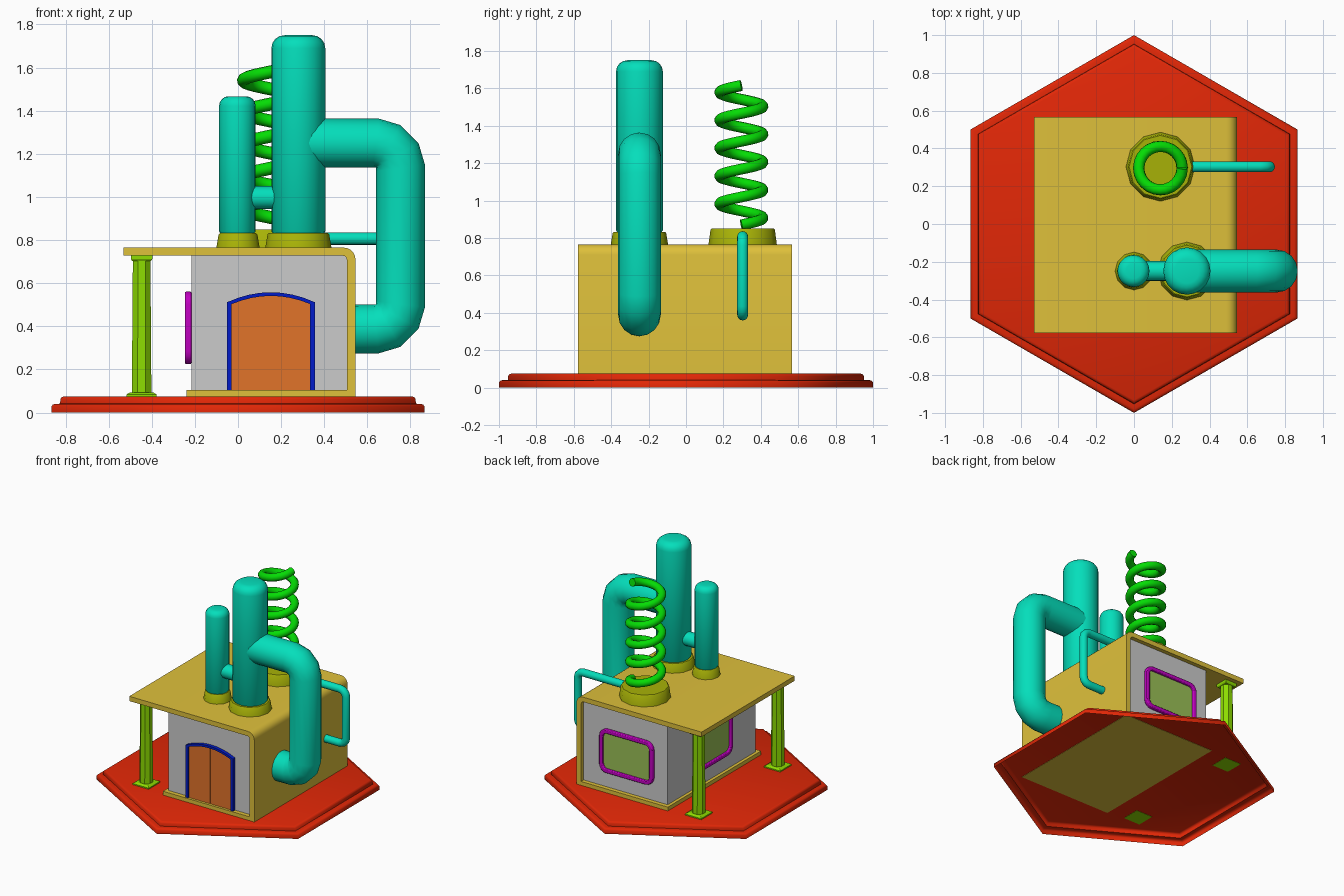
import bpy, bmesh
from math import sin, cos, pi, radians, sqrt
from mathutils import Matrix, Vector

if "Cube" in bpy.data.objects:
    bpy.data.objects.remove(bpy.data.objects["Cube"])


def mat(name, *rgb):
    m = bpy.data.materials.new(name)
    m.diffuse_color = (*[c ** 2.2 for c in rgb], 1)
    m.use_nodes = True
    m.node_tree.nodes["Principled BSDF"].inputs["Base Color"].default_value = m.diffuse_color
    return m


RED = mat("red", .88, .17, .06)
GOLD = mat("gold", .87, .75, .24)
TEAL = mat("teal", .05, .87, .73)
GREEN = mat("green", .05, .86, .05)
LIME = mat("lime", .55, .86, .02)
OLIVE = mat("olive", .65, .69, .06)
PURPLE = mat("purple", .75, .02, .75)
PANE = mat("pane", .60, .75, .34)
BLUE = mat("blue", .03, .13, .78)
ORANGE = mat("orange", .88, .45, .18)


def finish(name, bm, m=None, smooth=0, bevel=0):
    bmesh.ops.recalc_face_normals(bm, faces=bm.faces[:])
    me = bpy.data.meshes.new(name)
    bm.to_mesh(me)
    bm.free()
    ob = bpy.data.objects.new(name, me)
    bpy.context.collection.objects.link(ob)
    if m:
        me.materials.append(m)
    if bevel:
        b = ob.modifiers.new("bevel", 'BEVEL')
        b.width, b.segments = bevel, 2
    if smooth:
        shade(ob, smooth)
    return ob


def shade(ob, angle=40):
    bpy.ops.object.select_all(action='DESELECT')
    ob.select_set(True)
    bpy.context.view_layer.objects.active = ob
    bpy.ops.object.shade_smooth_by_angle(angle=radians(angle))


def lathe(name, profile, n, x, y, m, phase=0, smooth=0, bottom=True):
    """Stack of n-sided rings from (radius, z) pairs, capped at the ends."""
    bm = bmesh.new()
    rings = [[bm.verts.new((x + r * cos(phase + 2 * pi * i / n),
                            y + r * sin(phase + 2 * pi * i / n), z))
              for i in range(n)] for r, z in profile]
    for a, b in zip(rings, rings[1:]):
        for i in range(n):
            j = (i + 1) % n
            bm.faces.new((a[i], a[j], b[j], b[i]))
    if bottom:
        bm.faces.new(rings[0])
    bm.faces.new(rings[-1])
    return finish(name, bm, m, smooth)


def sweep(name, pts, radius, m, res=6):
    """Round tube along a path."""
    cu = bpy.data.curves.new(name, 'CURVE')
    cu.dimensions = '3D'
    cu.bevel_depth, cu.bevel_resolution, cu.use_fill_caps = radius, res, True
    sp = cu.splines.new('POLY')
    sp.points.add(len(pts) - 1)
    for p, q in zip(sp.points, pts):
        p.co = (*q, 1)
    ob = bpy.data.objects.new(name, cu)
    bpy.context.collection.objects.link(ob)
    cu.materials.append(m)
    bpy.ops.object.select_all(action='DESELECT')
    ob.select_set(True)
    bpy.context.view_layer.objects.active = ob
    bpy.ops.object.convert(target='MESH')
    shade(bpy.context.view_layer.objects.active)


def plane(origin, u, w):
    """Local frame of a wall: u across, v up, w outward."""
    u, w = Vector(u), Vector(w)
    mx = Matrix((u, Vector((0, 0, 1)), w)).transposed().to_4x4()
    return Matrix.Translation(origin) @ mx


FRONT = plane((0, -.545, 0), (1, 0, 0), (0, -1, 0))
BACK = plane((0, .534, 0), (-1, 0, 0), (0, 1, 0))
LEFT = plane((-.216, 0, 0), (0, -1, 0), (-1, 0, 0))


def plate(name, frame, depth, m, outer, inner=None, closed=True, bevel=0):
    """Extruded outline; with an inner outline it becomes a frame."""
    bm = bmesh.new()
    a = [bm.verts.new((u, v, 0)) for u, v in outer]
    if inner:
        b = [bm.verts.new((u, v, 0)) for u, v in inner]
        n = len(a)
        for i in range(n if closed else n - 1):
            j = (i + 1) % n
            bm.faces.new((a[i], a[j], b[j], b[i]))
    else:
        bm.faces.new(a)
    ext = bmesh.ops.extrude_face_region(bm, geom=bm.faces[:], use_keep_orig=True)
    top = [g for g in ext["geom"] if isinstance(g, bmesh.types.BMVert)]
    bmesh.ops.translate(bm, verts=top, vec=(0, 0, depth))
    bmesh.ops.transform(bm, matrix=frame, verts=bm.verts[:])
    return finish(name, bm, m, 40, bevel)


def arc(cx, cz, r, a0, a1, n):
    return [(cx + r * cos(radians(a0 + (a1 - a0) * i / n)),
             cz + r * sin(radians(a0 + (a1 - a0) * i / n))) for i in range(n + 1)]


def round_rect(cx, cz, hw, hh, r, n=4):
    pts = []
    for sx, sz, a in ((1, 1, 0), (-1, 1, 90), (-1, -1, 180), (1, -1, 270)):
        pts += arc(cx + sx * (hw - r), cz + sz * (hh - r), r, a, a + 90, n)
    return pts


# Stepped hexagonal base, a shell open underneath
lathe("base", [(1, 0), (1, .028), (.992, .037), (.98, .04), (.953, .041),
               (.951, .062), (.945, .071), (.933, .075)],
      6, 0, 0, RED, pi / 2, 62, False)

# Gold shell: floor, right wall and overhanging roof in one profile
FLOOR = .073
shell = [(-.24, FLOOR), (.545, FLOOR)] + arc(.49, .71, .055, 0, 90, 5) + \
        [(-.53, .765), (-.53, .728)] + arc(.485, .708, .02, 90, 0, 3) + \
        [(.505, .105), (-.24, .105)]
plate("shell", plane((0, .566, 0), (1, 0, 0), (0, -1, 0)), 1.144, GOLD, shell)

# Grey walls
plate("walls", plane((0, .534, 0), (1, 0, 0), (0, -1, 0)), 1.079, None,
      [(-.216, .09), (.51, .09), (.51, .735), (-.216, .735)])

# Arched door: blue frame and two leaves
DX = .153


def arch(hw, side, crown, t0=-1, t1=1, n=8):
    ts = [t0 + (t1 - t0) * i / n for i in range(n + 1)]
    pts = [(DX + hw * t, side + (crown - side) * (1 - t * t)) for t in ts]
    return [(pts[0][0], .105)] + pts + [(pts[-1][0], .105)]


plate("door_frame", FRONT, .026, BLUE, arch(.203, .512, .558), arch(.182, .503, .541), False)
plate("door_leaf_left", FRONT, .014, ORANGE, arch(.184, .503, .541, -1, -.005))
plate("door_leaf_right", FRONT, .014, ORANGE, arch(.184, .503, .541, .005, 1))

# Rounded windows on the back and left walls
for side, frame, c in (("back", BACK, -.125), ("left", LEFT, 0)):
    plate(side + "_window_frame", frame, .03, PURPLE, round_rect(c, .393, .23, .168, .06),
          round_rect(c, .393, .2, .138, .035), bevel=.006)
    plate(side + "_window_pane", frame, .012, PANE, round_rect(c, .393, .205, .143, .038))

# Porch posts with square feet and caps
Q = sqrt(2)
for side, y in (("front", -.488), ("back", .482)):
    lathe(side + "_post_foot", [(.07 * Q, FLOOR), (.07 * Q, .084), (.055 * Q, .093)],
          4, -.447, y, LIME, pi / 4)
    lathe(side + "_post_shaft", [(.049, .09), (.044, .72)], 8, -.447, y, LIME, pi / 8)
    lathe(side + "_post_cap", [(.044 * Q, .703), (.05 * Q, .713), (.05 * Q, .735)],
          4, -.447, y, LIME, pi / 4)

# Roof collars
for name, x, y, r, top in (("small", 0, -.249, .102, .832),
                           ("large", .28, -.249, .155, .832),
                           ("coil", .14, .303, .184, .85)):
    lathe(name + "_collar", [(r, .755), (r - .012, top - .006), (r - .018, top)],
          12, x, y, OLIVE, 0, 40)

# Upright tanks with rounded tops
for name, x, r, rc, top in (("small", -.003, .085, .045, 1.467), ("large", .28, .125, .06, 1.75)):
    lathe(name + "_tank", [(r - .02, .815), (r, .84)] +
          arc(r - rc, top - rc, rc, 0, 90, 4), 20, x, -.249, TEAL, 0, 40)

# Pipe joining the tanks, then the two pipes looping down to the right wall
sweep("tank_link", [(.03, -.249, .997), (.2, -.249, .997)], .053, TEAL)


def loop_pipe(name, y, x0, x1, ztop, zlow, bend, r):
    path = [(x0, ztop)] + arc(x1 - bend, ztop - bend, bend, 90, 0, 3) + \
        arc(x1 - bend, zlow + bend, bend, 0, -90, 3) + [(.525, zlow)]
    sweep(name, [(x, y, z) for x, z in path], r, TEAL)


loop_pipe("large_pipe", -.249, .29, .754, 1.25, .388, .115, .114)
loop_pipe("small_pipe", .303, .27, .717, .807, .388, .05, .029)

# Coil on the roof
TURNS, STEPS = 5, 24
coil = [(.14 + .115 * cos(2 * pi * i / STEPS), .296 + .115 * sin(2 * pi * i / STEPS),
         .87 + .745 * i / (TURNS * STEPS)) for i in range(TURNS * STEPS + 1)]
sweep("coil", coil, .03, GREEN, 3)
